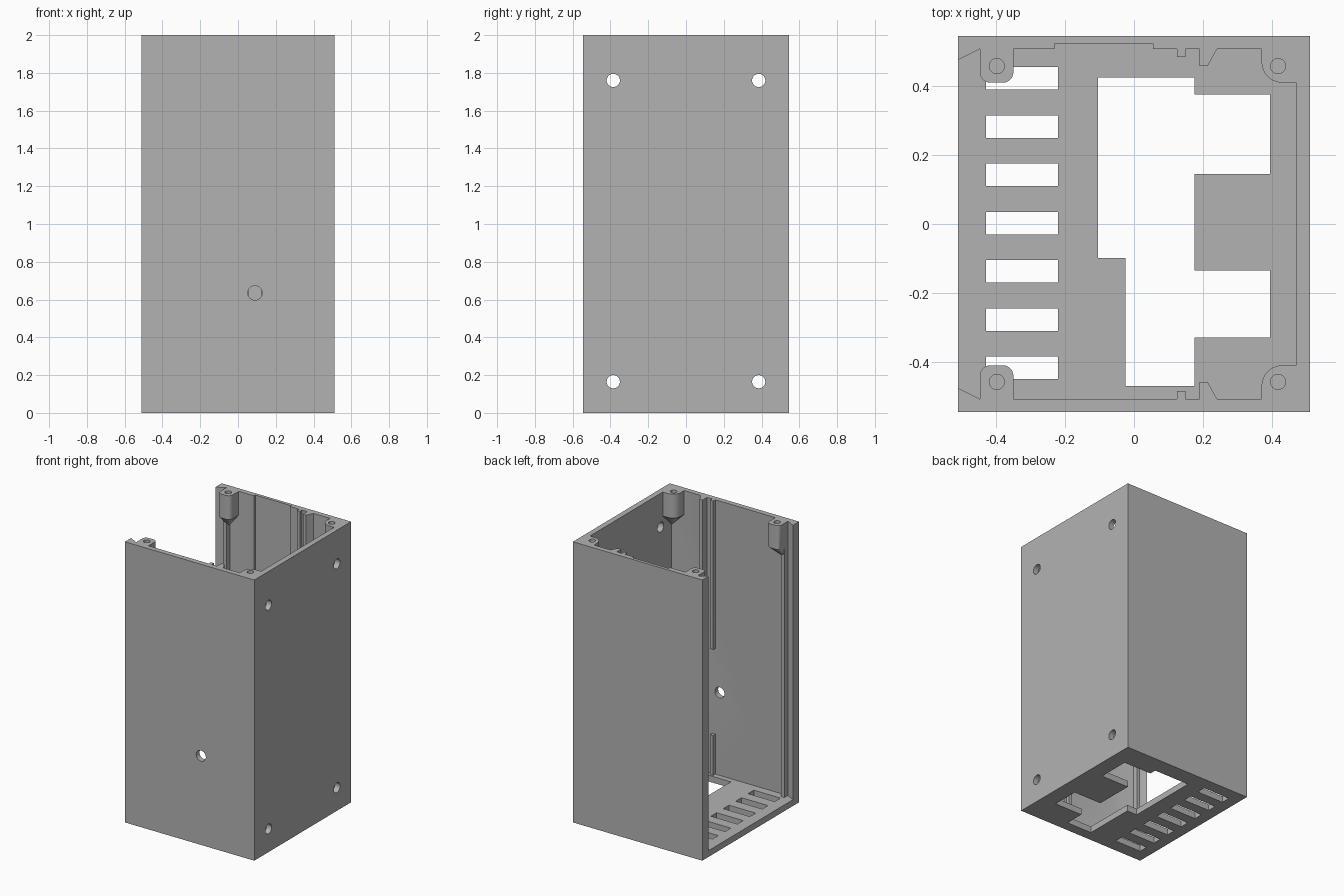
import bpy, bmesh, math
from mathutils import Vector

if "Cube" in bpy.data.objects:
    bpy.data.objects.remove(bpy.data.objects["Cube"], do_unlink=True)

grey = bpy.data.materials.new("mid_grey")
grey.use_nodes = True
grey.diffuse_color = (0.45, 0.45, 0.45, 1)
grey.node_tree.nodes["Principled BSDF"].inputs["Base Color"].default_value = (0.45, 0.45, 0.45, 1)

W, D, H = 0.51, 0.545, 2.0     # half width, half depth, height
FLOOR = 0.045
IN = 0.508                     # inner face of the front and back walls
SIDE = 0.47                    # inner face of the side wall


def loft(name, rings):
    """Solid through a stack of equal-length rings of 3D points."""
    bm = bmesh.new()
    loops = [[bm.verts.new(p) for p in ring] for ring in rings]
    n = len(loops[0])
    for a, b in zip(loops, loops[1:]):
        for i in range(n):
            j = (i + 1) % n
            bm.faces.new((a[i], a[j], b[j], b[i]))
    bm.faces.new(loops[0])
    bm.faces.new(loops[-1])
    bmesh.ops.recalc_face_normals(bm, faces=bm.faces)
    mesh = bpy.data.meshes.new(name)
    bm.to_mesh(mesh)
    bm.free()
    mesh.materials.append(grey)
    obj = bpy.data.objects.new(name, mesh)
    bpy.context.collection.objects.link(obj)
    return obj


def prism(name, outline, z0, z1):
    return loft(name, [[(x, y, z) for x, y in outline] for z in (z0, z1)])


def box(name, x0, x1, y0, y1, z0, z1):
    return prism(name, [(x0, y0), (x1, y0), (x1, y1), (x0, y1)], z0, z1)


def rod(name, start, end, radius):
    """Round cutter between two points."""
    a, b = Vector(start), Vector(end)
    turn = (b - a).to_track_quat('Z', 'Y')
    angles = [math.tau * i / 32 for i in range(32)]
    circle = [turn @ Vector((radius * math.cos(t), radius * math.sin(t), 0)) for t in angles]
    return loft(name, [[p + c for c in circle] for p in (a, b)])


def cut(obj, cutters):
    for cutter in cutters:
        mod = obj.modifiers.new("cut", 'BOOLEAN')
        mod.operation, mod.solver, mod.object = 'DIFFERENCE', 'EXACT', cutter
        bpy.context.view_layer.objects.active = obj
        bpy.ops.object.modifier_apply(modifier=mod.name)
        bpy.data.objects.remove(cutter, do_unlink=True)


def smooth(obj):
    bpy.ops.object.select_all(action='DESELECT')
    obj.select_set(True)
    bpy.context.view_layer.objects.active = obj
    bpy.ops.object.shade_smooth_by_angle(angle=math.radians(30))


def arc(cx, cy, r, a0, a1, n=8):
    angles = [math.radians(a0 + (a1 - a0) * i / n) for i in range(n + 1)]
    return [(cx + r * math.cos(t), cy + r * math.sin(t)) for t in angles]


# Floor with vent slots and a large stepped opening
floor = box("floor", -W, W, -D, D, 0, FLOOR)
slots = [box("slot", -0.43, -0.22, y - 0.0325, y + 0.0325, -0.1, 0.1)
         for y in [0.0025 + 0.14 * i for i in range(-3, 4)]]
opening = prism("opening", [
    (-0.105, 0.425), (0.175, 0.425), (0.175, 0.375), (0.395, 0.375),
    (0.395, 0.145), (0.175, 0.145), (0.175, -0.135), (0.395, -0.135),
    (0.395, -0.33), (0.175, -0.33), (0.175, -0.47), (-0.025, -0.47),
    (-0.025, -0.098), (-0.105, -0.098)], -0.1, 0.1)
cut(floor, slots + [opening])

# Three walls in one profile: dovetail lips at the open side, shallow recess at the back
walls = prism("walls", [
    (-W, -D), (W, -D), (W, D), (-W, D), (-W, 0.476), (-0.447, IN),
    (-0.23, IN), (-0.23, 0.523), (0.055, 0.523), (0.055, IN),
    (SIDE, IN), (SIDE, -IN), (-0.447, -IN), (-W, -0.476)], FLOOR, H)
holes = [rod("hole", (0.4, y, z), (0.6, y, z), 0.035)
         for y in (-0.385, 0.385) for z in (0.165, 1.76)]
holes.append(rod("hole", (0.09, -0.6, 0.635), (0.09, -0.45, 0.635), 0.038))
cut(walls, holes)
smooth(walls)

# Screw boss outlines, drawn for the back and mirrored to the front
outer_boss = ([(-0.447, 0.52)] + arc(-0.417, 0.44, 0.03, 180, 270)
              + arc(-0.38, 0.44, 0.03, 270, 360) + [(-0.35, 0.52)])
inner_boss = ([(SIDE + 0.01, 0.41), (SIDE + 0.01, 0.52), (0.37, 0.52)]
              + arc(0.43, 0.47, 0.06, 180, 270))


def boss(name, outline, anchor, centre, s):
    """Upright post that tapers into the wall below."""
    ax, ay = anchor
    full = [(x, y * s) for x, y in outline]
    tip = [(ax + (x - ax) * 0.04, (ay + (y - ay) * 0.04) * s) for x, y in outline]
    obj = loft(name, [[(x, y, H) for x, y in full],
                      [(x, y, H - 0.17) for x, y in full],
                      [(x, y, H - 0.27) for x, y in tip]])
    cx, cy = centre
    cut(obj, [rod("screw_hole", (cx, cy * s, H - 0.14), (cx, cy * s, H + 0.1), 0.022)])
    smooth(obj)


# Guide ribs; the front pair is interrupted around the round hole
small_rib = [(0.125, 0.52), (0.125, 0.484), (0.149, 0.484), (0.149, 0.52)]
large_rib = [(0.19, 0.52), (0.19, 0.459), (0.214, 0.459), (0.241, IN), (0.241, 0.52)]

for side, s, spans in (("back", 1, [(FLOOR, H)]),
                       ("front", -1, [(FLOOR, 0.33), (0.94, H)])):
    boss(side + "_open_side_boss", outer_boss, (-0.435, 0.515), (-0.398, 0.458), s)
    boss(side + "_corner_boss", inner_boss, (0.475, 0.515), (0.418, 0.458), s)
    box(side + "_panel_rib", -0.447, -0.42, *sorted((0.47 * s, 0.52 * s)), FLOOR, H - 0.1)
    for z0, z1 in spans:
        for label, outline in (("small", small_rib), ("large", large_rib)):
            prism(f"{side}_{label}_guide_rib", [(x, y * s) for x, y in outline], z0, z1)
